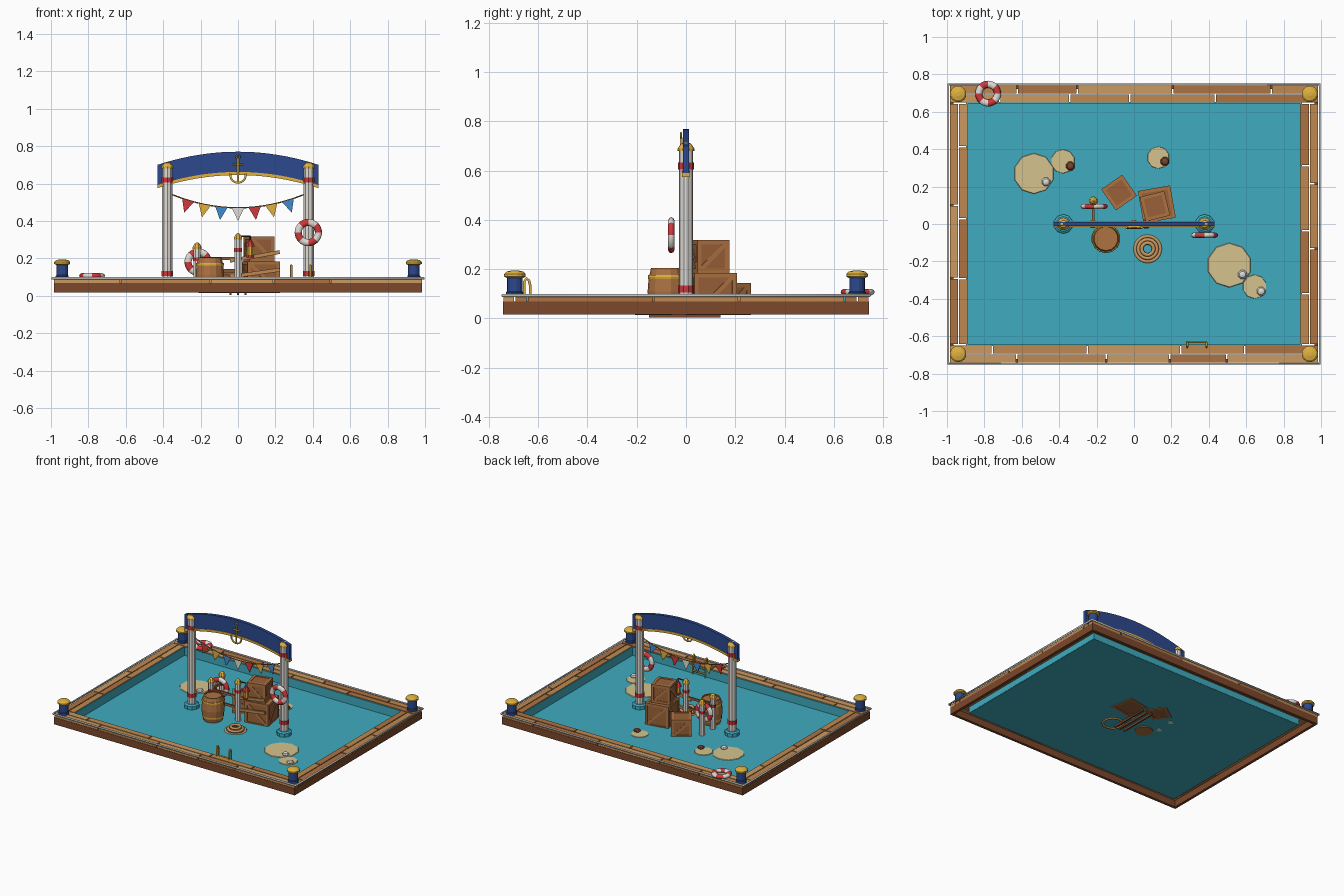
import bpy, bmesh, math, random
from mathutils import Matrix, Vector, Euler

if "Cube" in bpy.data.objects:
    bpy.data.objects.remove(bpy.data.objects["Cube"])
random.seed(4)
R = math.radians


def mat(name, r, g, b):
    m = bpy.data.materials.new(name)
    m.diffuse_color = (r, g, b, 1)
    m.use_nodes = True
    m.node_tree.nodes["Principled BSDF"].inputs["Base Color"].default_value = m.diffuse_color
    return m


WATER = mat("water", .05, .41, .52)
DARK = mat("dark_wood", .2, .065, .025)
WOOD = mat("wood", .32, .12, .04)
PLANKS = [mat("plank_%d" % i, *c) for i, c in enumerate([(.6, .32, .12), (.52, .25, .08), (.42, .17, .055)])]
ROPE = mat("pale_rope", .62, .6, .55)
NAVY = mat("navy", .025, .065, .27)
GOLD = mat("gold", .75, .44, .05)
WHITE = mat("white", .75, .72, .68)
RED = mat("red", .62, .04, .045)
BLUE = mat("blue", .05, .26, .65)
SAND = mat("sand", .66, .54, .27)
BLACK = mat("iron", .04, .03, .03)


def finish(name, bm, mats, smooth=False):
    bmesh.ops.recalc_face_normals(bm, faces=bm.faces)
    me = bpy.data.meshes.new(name)
    bm.to_mesh(me)
    bm.free()
    for m in mats:
        me.materials.append(m)
    if smooth:
        for p in me.polygons:
            p.use_smooth = True
    ob = bpy.data.objects.new(name, me)
    bpy.context.collection.objects.link(ob)
    return ob


def boxes(name, items, m, world=Matrix()):
    """items: (centre, size, euler)"""
    bm = bmesh.new()
    for loc, size, rot in items:
        M = world @ Matrix.Translation(loc) @ Euler(rot).to_matrix().to_4x4() @ Matrix.Diagonal((*size, 1))
        bmesh.ops.create_cube(bm, size=1, matrix=M)
    return finish(name, bm, [m])


def box(name, loc, size, m, rot=(0, 0, 0)):
    return boxes(name, [(loc, size, rot)], m)


def lathe(name, x, y, profile, m, n=10, smooth=False):
    bm = bmesh.new()
    rings = [[bm.verts.new((x + r * math.cos(2 * math.pi * (i + .5) / n), y + r * math.sin(2 * math.pi * (i + .5) / n), z))
              for i in range(n)] for r, z in profile]
    for a, b in zip(rings, rings[1:]):
        for i in range(n):
            bm.faces.new((a[i], a[(i + 1) % n], b[(i + 1) % n], b[i]))
    bm.faces.new(rings[0])
    bm.faces.new(rings[-1])
    return finish(name, bm, [m], smooth)


def tube(name, pts, r, m, cyclic=False):
    cu = bpy.data.curves.new(name, 'CURVE')
    cu.dimensions = '3D'
    cu.bevel_depth, cu.bevel_resolution, cu.use_fill_caps = r, 1, True
    s = cu.splines.new('POLY')
    s.points.add(len(pts) - 1)
    for p, c in zip(s.points, pts):
        p.co = (*c, 1)
    s.use_cyclic_u = cyclic
    cu.materials.append(m)
    ob = bpy.data.objects.new(name, cu)
    bpy.context.collection.objects.link(ob)
    bpy.ops.object.select_all(action='DESELECT')
    ob.select_set(True)
    bpy.context.view_layer.objects.active = ob
    bpy.ops.object.convert(target='MESH')


def lifebuoy(name, loc, rot, ring=.054, flat=.75):
    bm = bmesh.new()
    n, k = 32, 10
    M = Matrix.Translation(loc) @ Euler(rot).to_matrix().to_4x4()
    g = [[bm.verts.new(M @ Vector(((ring + .019 * math.cos(b)) * math.cos(a), (ring + .019 * math.cos(b)) * math.sin(a),
                                   flat * .019 * math.sin(b))))
          for b in [2 * math.pi * j / k for j in range(k)]] for a in [2 * math.pi * i / n for i in range(n)]]
    for i in range(n):
        for j in range(k):
            f = bm.faces.new((g[i][j], g[(i + 1) % n][j], g[(i + 1) % n][(j + 1) % k], g[i][(j + 1) % k]))
            f.material_index = (i // 4) % 2
    finish(name, bm, [RED, WHITE], True)


def plate(name, pts, y0, y1, m):
    """Outline in xz, extruded along y"""
    bm = bmesh.new()
    f = bm.faces.new([bm.verts.new((x, y0, z)) for x, z in pts])
    e = bmesh.ops.extrude_face_region(bm, geom=[f])
    bmesh.ops.translate(bm, verts=[v for v in e['geom'] if isinstance(v, bmesh.types.BMVert)], vec=(0, y1 - y0, 0))
    finish(name, bm, [m])


# Pool shell, hollow under the deck
Z0 = (0, 0, 0)
box("pool_floor", (0, 0, .022), (1.79, 1.3, .006), WATER)
boxes("pool_walls", [((s * .892, 0, .054), (.01, 1.3, .066), Z0) for s in (-1, 1)]
      + [((0, s * .646, .054), (1.79, .01, .066), Z0) for s in (-1, 1)], WATER)
boxes("fascia", [((0, s * .733, .043), (1.97, .02, .052), Z0) for s in (-1, 1)]
      + [((s * .975, 0, .043), (.02, 1.47, .052), Z0) for s in (-1, 1)], DARK)

# Deck planks in two staggered rows on each side
for s in (-1, 1):
    for row in (0, 1):
        for along_x in (True, False):
            half = .987 if along_x else .645
            off = (.719 if along_x else .962) - row * .049
            t, first = -half, True
            while t < half - .01:
                L = random.uniform(.3, .55) * (.65 if first and row else 1)
                end = min(half, t + L)
                if half - end < .15:
                    end = half
                c, d = (t + end) / 2, end - t - .008
                loc, size = ((c, s * off, .078), (d, .043, .025)) if along_x else ((s * off, c, .078), (.043, d, .025))
                box("deck_plank", loc, size, random.choice(PLANKS))
                t, first = end, False
tube("edge_rope", [(-.993, -.745, .093), (.993, -.745, .093), (.993, .745, .093), (-.993, .745, .093)], .007, ROPE, True)

# Corner bollards
for sx in (-1, 1):
    for sy in (-1, 1):
        x, y = sx * .94, sy * .695
        lathe("bollard", x, y, [(.036, .09), (.036, .105), (.032, .11), (.032, .172)], NAVY, 14)
        lathe("bollard_cap", x, y, [(.034, .165), (.044, .17), (.044, .18), (.034, .19), (.012, .195)], GOLD, 14)

# Arch columns
for s in (-1, 1):
    x = s * .378
    lathe("column_base", x, 0, [(.052, .02), (.052, .05), (.04, .058)], WATER, 10)
    lathe("column", x, 0, [(.029, .02), (.029, .69)], WHITE, 10)
    for z in (.105, .605):
        lathe("column_band", x, 0, [(.033, z), (.033, z + .028)], RED, 10)
    lathe("column_cap", x, 0, [(.034, .68), (.034, .69), (.02, .71), (.006, .715)], GOLD, 10)

# Curved beam with gold lower trim
xs = [-.43 + .86 * i / 20 for i in range(21)]
top = lambda x: .77 - .07 * (x / .43) ** 2
band = lambda a, b: [(x, top(x) - a) for x in xs] + [(x, top(x) - b) for x in reversed(xs)]
plate("arch_beam", band(0, .11), -.012, .012, NAVY)
plate("arch_trim", band(.108, .125), -.016, .016, GOLD)

# Anchor emblem
ya = -.02
tube("anchor_shank", [(0, ya, .735), (0, ya, .605)], .006, GOLD)
tube("anchor_stock", [(-.03, ya, .7), (.03, ya, .7)], .005, GOLD)
circ = lambda x, y, z, r, a0, a1, n: [(x + r * math.cos(R(a0 + (a1 - a0) * i / n)), y, z + r * math.sin(R(a0 + (a1 - a0) * i / n))) for i in range(n + 1)]
tube("anchor_arms", circ(0, ya, .645, .041, 170, 370, 14), .006, GOLD)
tube("anchor_ring", circ(0, ya, .743, .01, 0, 330, 11), .004, GOLD, True)

# Bunting
sag = lambda x: .47 + .07 * (x / .35) ** 2
tube("bunting_rope", [(-.35 + .7 * i / 16, 0, sag(-.35 + .7 * i / 16)) for i in range(17)], .004, WOOD)
for i in range(7):
    x = -.267 + .089 * i
    d = Vector((1, .14 * x / .1225)).normalized()
    c, n = Vector((x, sag(x))), Vector((d.y, -d.x))
    plate("bunting_flag", [c - d * .033, c + d * .033, c + n * .07], -.003, .003, [RED, GOLD, BLUE, WHITE][[0, 1, 2, 3, 0, 1, 2][i]])

# Lifebuoys
lifebuoy("deck_lifebuoy", (-.78, .697, .107), Z0, .05)
lifebuoy("column_lifebuoy", (.376, -.06, .338), (R(90), 0, 0))
lifebuoy("post_lifebuoy", (-.213, .094, .18), (R(90), 0, 0))


# Crates: core, edge frame and a diagonal brace on each side
def crate(x, y, z, w, h, rot):
    M = Matrix.Translation((x, y, z + h / 2)) @ Matrix.Rotation(R(rot), 4, 'Z')
    boxes("crate_core", [(Z0, (w * .94, w * .94, h * .95), Z0)], WOOD, M)
    t, it = .018, []
    a, b = (w - t) / 2, (h - t) / 2
    for p in (-1, 1):
        for q in (-1, 1):
            it += [((p * a, q * a, 0), (t, t, h), Z0), ((p * a, 0, q * b), (t, w, t), Z0), ((0, p * a, q * b), (w, t, t), Z0)]
        ang = math.atan2(h - t, w - t)
        L = math.hypot(h - t, w - t) * .92
        it += [((0, p * (a + .003), 0), (L, .01, t), (0, ang, 0)), ((p * (a + .003), 0, 0), (.01, L, t), (ang, 0, 0))]
    boxes("crate_frame", it, PLANKS[2], M)


crate(.122, .105, .014, .175, .17, 10)
crate(.112, .095, .184, .135, .134, 14)
crate(-.08, .168, .014, .137, .13, 35)

# Barrel
lathe("barrel", -.15, -.078, [(.062, .014), (.074, .06), (.078, .11), (.074, .16), (.064, .205), (.056, .205), (.056, .198)], PLANKS[2], 14)
for z, r in ((.05, .073), (.16, .0755)):
    lathe("barrel_hoop", -.15, -.078, [(r, z), (r + .002, z + .008), (r, z + .016)], GOLD, 14)

# Coiled rope
for i, r in enumerate((.068, .05, .032)):
    tube("rope_coil", [(.073 + r * math.cos(a), -.133 + r * math.sin(a), .022 + .014 * i)
                       for a in [2 * math.pi * k / 24 for k in range(24)]], .01, PLANKS[0], True)

# Mooring posts, rails and fallen planks
for x, y, h in ((0, 0, .335), (-.22, 0, .285), (-.217, .124, .285)):
    lathe("post", x, y, [(.02, .016), (.02, h - .03)], WHITE, 8)
    lathe("post_band", x, y, [(.0225, h - .1), (.0225, h - .08)], RED, 8)
    lathe("post_cap", x, y, [(.024, h - .035), (.024, h - .025), (.014, h - .008), (.004, h)], GOLD, 8)
boxes("rails", [((-.11, 0, z), (.22, .012, .016), Z0) for z in (.12, .2)]
      + [((-.218, .062, z), (.012, .124, .016), Z0) for z in (.12, .2)], WOOD)
boxes("leaning_planks", [((.09, 0, .21), (.27, .014, .02), (0, R(-10), 0)),
                         ((.09, 0, .12), (.27, .014, .02), (0, R(-8), 0))], PLANKS[1])
boxes("sunken_slats", [((x, -.005, .012), (.012, .29, .016), Z0) for x in (-.04, 0, .04)], DARK)

# Lantern on a bracket
tube("lantern_bracket", [(0, 0, .318), (.065, 0, .318), (.065, 0, .295)], .005, BLACK)
lathe("lantern_glass", .065, 0, [(.017, .215), (.017, .265)], GOLD, 8)
lathe("lantern_roof", .065, 0, [(.026, .262), (.022, .275), (.006, .298)], RED, 8)
lathe("lantern_base", .065, 0, [(.022, .205), (.022, .217)], RED, 8)

# Pool ladder
for x in (.285, .387):
    tube("ladder_rail", [(x, -.632, .025), (x, -.632, .13), (x, -.638, .155), (x, -.648, .163), (x, -.656, .15), (x, -.657, .09)], .006, GOLD)
for z in (.05, .085):
    tube("ladder_rung", [(.285, -.632, z), (.387, -.632, z)], .005, GOLD)

# Sand patches and pebbles
for x, y, r in ((-.535, .27, .11), (-.38, .335, .065), (.13, .355, .06), (.51, -.22, .12), (.645, -.335, .065)):
    lathe("sand_patch", x, y, [(r, .024), (r * .97, .029)], SAND, 10)
for x, y, m in ((-.47, .225, WHITE), (-.34, .31, DARK), (.165, .335, DARK), (.58, -.27, WHITE), (.68, -.36, WHITE)):
    lathe("pebble", x, y, [(.018, .027), (.025, .035), (.018, .045), (.006, .049)], m, 8)
